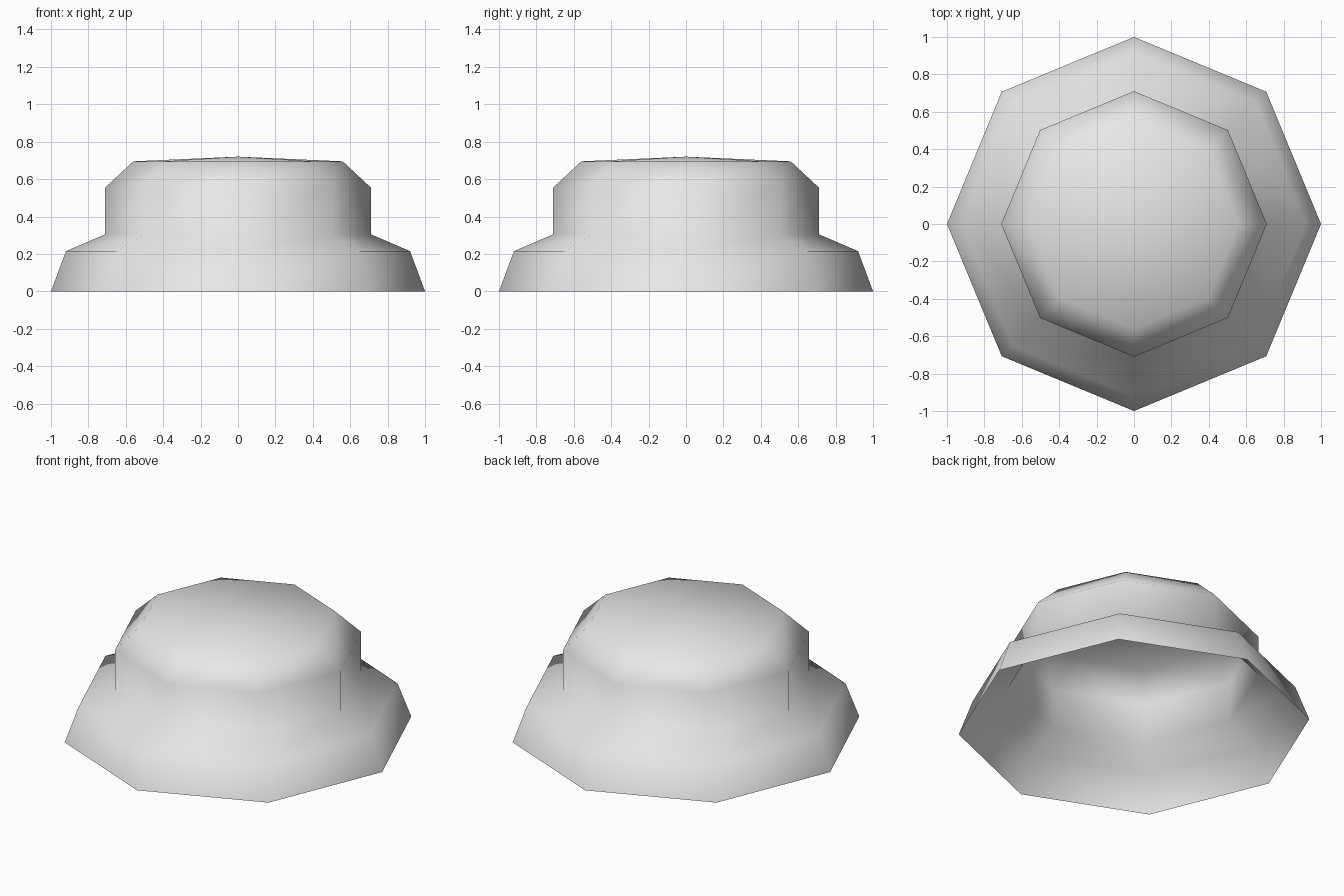
import bpy, bmesh
from math import sin, cos, tau

cube = bpy.data.objects.get("Cube")
if cube:
    bpy.data.objects.remove(cube, do_unlink=True)

SIDES = 8
# Radius and height of each ring, from the open rim to the shoulder
PROFILE = [(1.0, 0.0), (0.92, 0.215), (0.71, 0.305), (0.71, 0.555), (0.56, 0.695)]
APEX = 0.72

grey = bpy.data.materials.new("light grey")
grey.use_nodes = True
colour = (0.8, 0.8, 0.8, 1)
grey.diffuse_color = colour
grey.node_tree.nodes["Principled BSDF"].inputs["Base Color"].default_value = colour

# Open-bottomed octagonal shell
bm = bmesh.new()
rings = [[bm.verts.new((r * cos(tau * i / SIDES), r * sin(tau * i / SIDES), z))
          for i in range(SIDES)] for r, z in PROFILE]
for low, high in zip(rings, rings[1:]):
    for i in range(SIDES):
        j = (i + 1) % SIDES
        bm.faces.new((low[i], low[j], high[j], high[i]))

# Shallow pointed top
tip = bm.verts.new((0, 0, APEX))
for i in range(SIDES):
    bm.faces.new((rings[-1][i], rings[-1][(i + 1) % SIDES], tip))

mesh = bpy.data.meshes.new("stepped_dome")
bm.to_mesh(mesh)
bm.free()
mesh.materials.append(grey)
mesh.shade_smooth()
dome = bpy.data.objects.new("stepped_dome", mesh)
bpy.context.collection.objects.link(dome)
